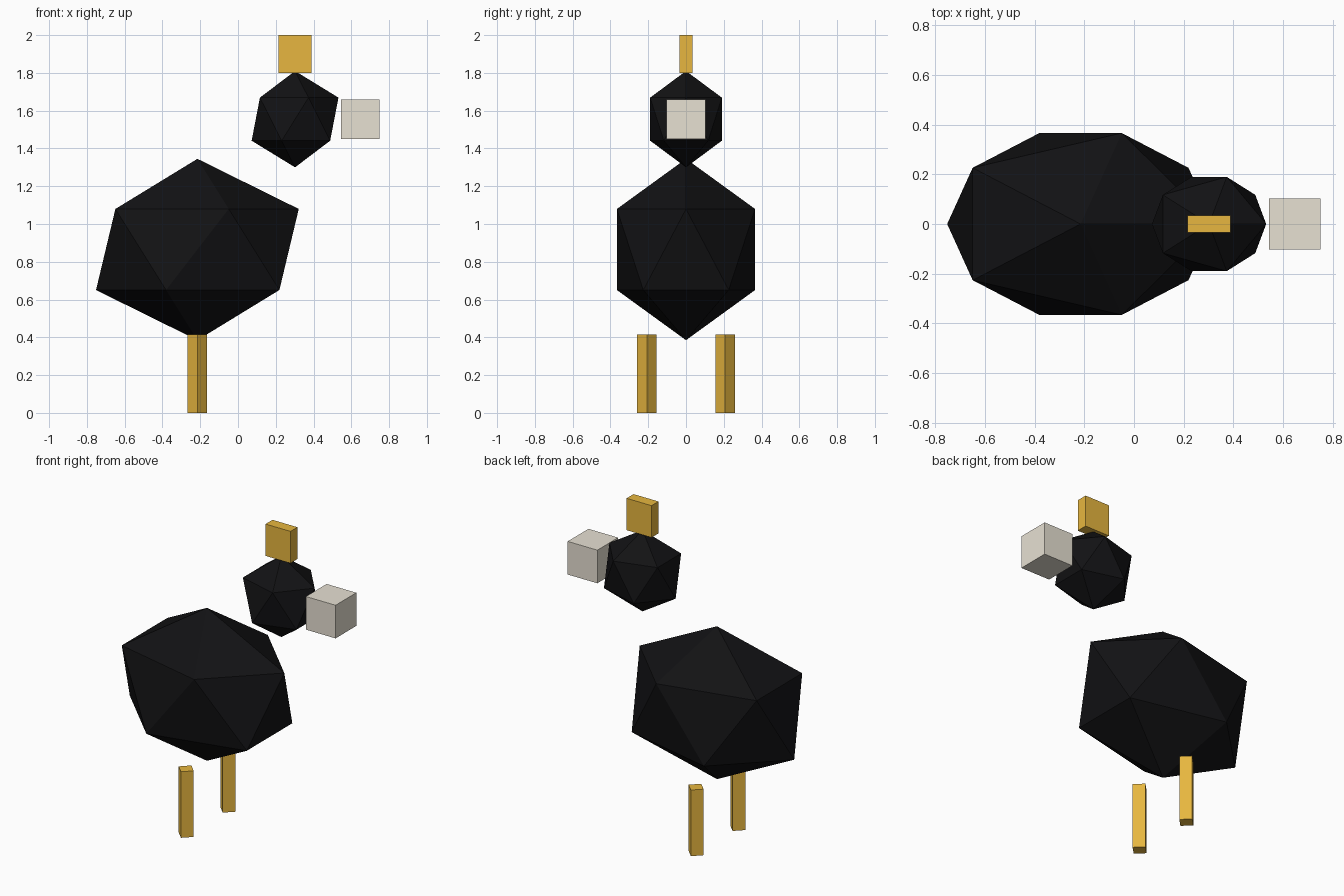
import bpy

if "Cube" in bpy.data.objects:
    bpy.data.objects.remove(bpy.data.objects["Cube"])


def material(name, rgb):
    m = bpy.data.materials.new(name)
    m.diffuse_color = (*rgb, 1)
    m.use_nodes = True
    m.node_tree.nodes["Principled BSDF"].inputs["Base Color"].default_value = m.diffuse_color
    return m


black = material("black", (0.006, 0.006, 0.007))
gold = material("gold", (0.80, 0.47, 0.05))
ivory = material("ivory", (0.80, 0.75, 0.65))


def finish(name, mat, scale=(1, 1, 1)):
    ob = bpy.context.object
    ob.name = name
    ob.scale = scale
    ob.data.materials.append(mat)
    return ob


def ball(name, centre, radii):
    bpy.ops.mesh.primitive_ico_sphere_add(subdivisions=1, radius=1, location=centre)
    finish(name, black, radii)


def box(name, centre, size, mat):
    bpy.ops.mesh.primitive_cube_add(size=1, location=centre)
    finish(name, mat, size)


# Faceted body and head
ball("body", (-0.215, 0, 0.865), (0.60, 0.43, 0.48))
ball("head", (0.302, 0, 1.555), (0.257, 0.223, 0.255))

# Comb and beak
box("comb", (0.302, 0, 1.90), (0.173, 0.069, 0.20), gold)
box("beak", (0.647, 0, 1.555), (0.206, 0.206, 0.208), ivory)

# Four-sided legs, corner forward
for side, y in (("right", -0.207), ("left", 0.207)):
    bpy.ops.mesh.primitive_cylinder_add(vertices=4, radius=0.052, depth=0.415,
                                        location=(-0.215, y, 0.2075))
    finish(side + "_leg", gold)
